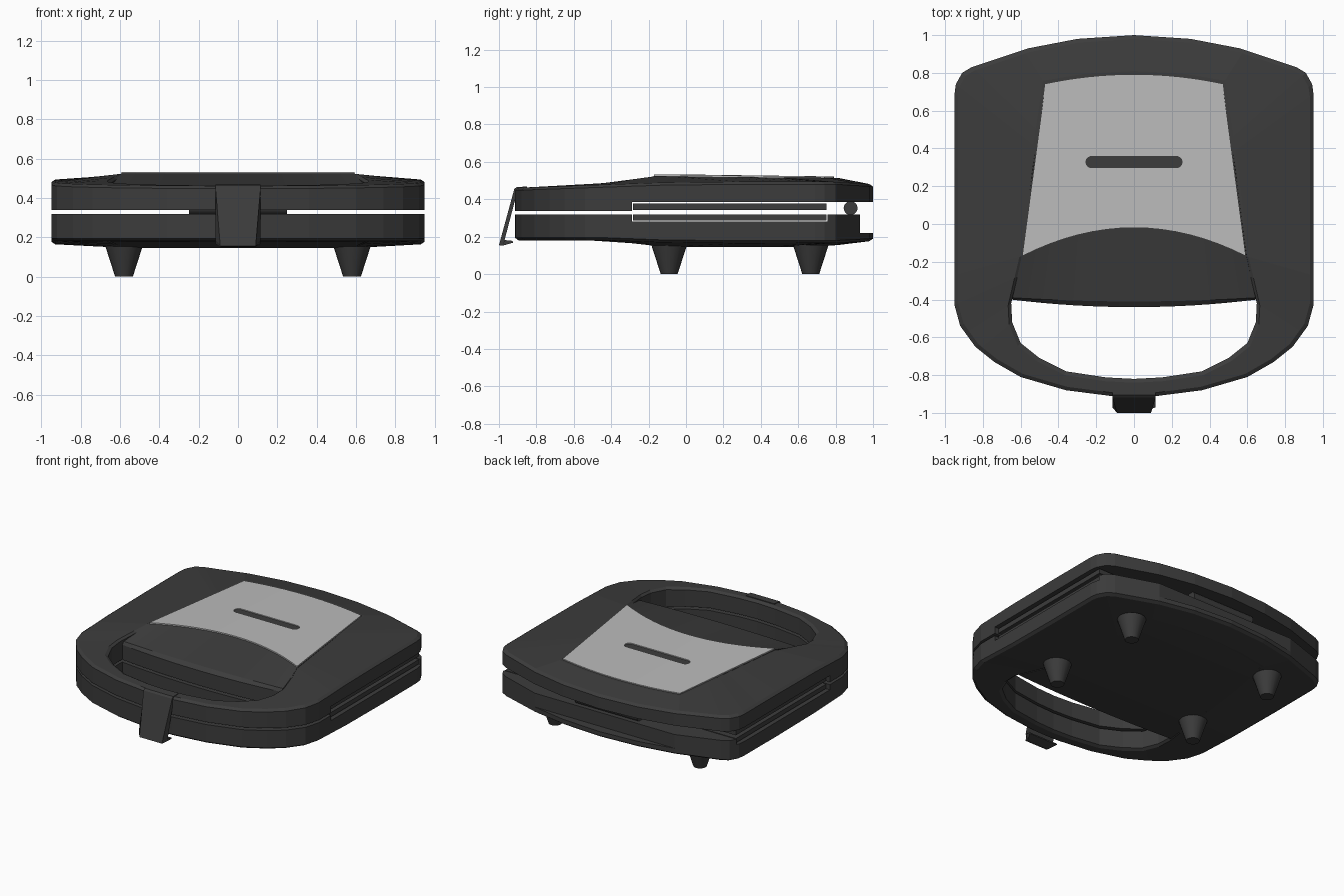
import bpy, bmesh, math
from mathutils import Vector

if "Cube" in bpy.data.objects:
    bpy.data.objects.remove(bpy.data.objects["Cube"])


def material(name, v):
    m = bpy.data.materials.new(name)
    m.diffuse_color = (v, v, v, 1)
    m.use_nodes = True
    m.node_tree.nodes["Principled BSDF"].inputs["Base Color"].default_value = m.diffuse_color
    return m


DARK = material("charcoal plastic", 0.045)
GREY = material("brushed grey", 0.5)


def make(name, verts, faces, mat=DARK):
    bm = bmesh.new()
    vs = [bm.verts.new(v) for v in verts]
    for f in faces:
        bm.faces.new([vs[i] for i in f])
    bmesh.ops.recalc_face_normals(bm, faces=bm.faces)
    me = bpy.data.meshes.new(name)
    bm.to_mesh(me)
    bm.free()
    me.materials.append(mat)
    ob = bpy.data.objects.new(name, me)
    bpy.context.collection.objects.link(ob)
    return ob


def box(name, lo, hi):
    v = [(x, y, z) for x in (lo[0], hi[0]) for y in (lo[1], hi[1]) for z in (lo[2], hi[2])]
    return make(name, v, [(0, 1, 3, 2), (4, 5, 7, 6), (0, 1, 5, 4), (2, 3, 7, 6), (0, 2, 6, 4), (1, 3, 7, 5)])


def prism(name, pts, mat=DARK):
    """Closed prism between two equal lists of points."""
    a, b = pts
    n = len(a)
    f = [list(range(n)), list(range(n, 2 * n))]
    f += [(i, (i + 1) % n, n + (i + 1) % n, n + i) for i in range(n)]
    return make(name, list(a) + list(b), f, mat)


def cut(ob, *cutters):
    for c in cutters:
        m = ob.modifiers.new("cut", 'BOOLEAN')
        m.operation, m.solver, m.object = 'DIFFERENCE', 'EXACT', c
        bpy.context.view_layer.objects.active = ob
        bpy.ops.object.modifier_apply(modifier=m.name)


def lerp(table, y):
    if y <= table[0][0]:
        return table[0][1]
    for (y0, z0), (y1, z1) in zip(table, table[1:]):
        if y <= y1:
            return z0 + (z1 - z0) * (y - y0) / (y1 - y0)
    return table[-1][1]


# Half outlines (x >= 0, back to front): body and panel-plus-handle opening
OUTER = [(0, 1), (0.3, 0.98), (0.56, 0.93), (0.86, 0.83), (0.91, 0.80), (0.943, 0.74), (0.95, 0.69),
         (0.95, 0.3), (0.95, -0.12), (0.95, -0.43), (0.92, -0.54), (0.84, -0.65), (0.74, -0.73),
         (0.6, -0.81), (0.36, -0.88), (0.11, -0.912), (0, -0.915)]
INNER = [(0, 0.79), (0.25, 0.777), (0.47, 0.74), (0.535, 0.3), (0.592, -0.17), (0.65, -0.42), (0.645, -0.52),
         (0.6, -0.63), (0.5, -0.71), (0.36, -0.78), (0.15, -0.812), (0, -0.82)]


def angle(p):
    return math.atan2(p[0], p[1])


ANGLES = sorted({round(angle(p), 4) for p in OUTER + INNER})


def sample(poly, a):
    """Point of the half outline hit by a ray from the centre."""
    d = Vector((math.sin(a), math.cos(a)))
    for p, q in zip(poly, poly[1:]):
        if angle(p) - 1e-3 <= a <= angle(q) + 1e-3:
            e = Vector(q) - Vector(p)
            cr = d.x * e.y - d.y * e.x
            return d * ((p[0] * e.y - p[1] * e.x) / cr)


def ring(poly, scale, zf):
    half = [sample(poly, a) for a in ANGLES]
    full = half + [Vector((-p.x, p.y)) for p in half[-2:0:-1]]
    return [(p.x * scale, p.y * scale, zf(p.y)) for p in full]


def shell(name, split, wall, inner, sign):
    """Frame of one half: wall, chamfer, sloped face and handle opening."""
    rings = [ring(OUTER, 1, lambda y: split),
             ring(OUTER, 1, lambda y: lerp(wall, y)),
             ring(OUTER, 0.98, lambda y: lerp(wall, y) + sign * 0.014),
             ring(INNER, 1.025, lambda y: lerp(inner, y)),
             ring(INNER, 1, lambda y: lerp(inner, y) - (sign * 0.012 if y < -0.2 else 0)),
             ring(INNER, 1, lambda y: split)]
    n, k = len(rings[0]), len(rings)
    f = [(r * n + i, r * n + (i + 1) % n, (r + 1) % k * n + (i + 1) % n, (r + 1) % k * n + i)
         for r in range(k) for i in range(n)]
    return make(name, [v for r in rings for v in r], f)


def block(name, rows, mat=DARK, n=16):
    """Closed loft across x; each row is half width, y at centre, y bow, z."""
    v = []
    for i in range(n + 1):
        t = 2 * i / n - 1
        v += [(w * t, y + bow * t * t, z) for w, y, bow, z in rows]
    k = len(rows)
    f = [(i * k + j, i * k + (j + 1) % k, (i + 1) * k + (j + 1) % k, (i + 1) * k + j)
         for i in range(n) for j in range(k)]
    f += [list(range(k)), list(range(n * k, n * k + k))]
    return make(name, v, f, mat)


# Lid: frame and middle with the sloped recess in front of the panel
lid_frame = shell("lid_frame", 0.338,
                  [(-0.91, 0.448), (-0.43, 0.465), (0, 0.48), (0.8, 0.48), (1, 0.468)],
                  [(-0.82, 0.464), (-0.42, 0.487), (-0.17, 0.522), (0.74, 0.515)], 1)
lid_middle = block("lid_middle", [(0.475, 0.80, -0.05, 0.338), (0.475, 0.80, -0.05, 0.514),
                                  (0.595, -0.02, -0.15, 0.524), (0.645, -0.41, 0.02, 0.467),
                                  (0.65, -0.44, 0.04, 0.445), (0.65, -0.44, 0.04, 0.338)])

# Base: frame and middle
base_frame = shell("base_frame", 0.32,
                   [(-0.91, 0.195), (-0.43, 0.195), (0, 0.178), (0.8, 0.18), (1, 0.19)],
                   [(-0.82, 0.182), (-0.42, 0.182), (-0.12, 0.146), (0.6, 0.146), (0.79, 0.155)], -1)
base_middle = block("base_middle", [(0.475, 0.80, -0.05, 0.32), (0.475, 0.80, -0.05, 0.155),
                                    (0.5, 0.6, 0, 0.146), (0.585, -0.12, 0, 0.146),
                                    (0.65, -0.42, 0.02, 0.18), (0.65, -0.44, 0.04, 0.195),
                                    (0.65, -0.44, 0.04, 0.32)])

# Plate slots and the hinge step at the back
lid_slot = box("lid_slot_cutter", (-1.2, -0.29, 0.2), (1.2, 1.2, 0.385))
base_slot = box("base_slot_cutter", (-1.2, -0.29, 0.282), (1.2, 0.757, 0.5))
hinge_step = box("hinge_step_cutter", (-1.2, 0.93, 0.22), (1.2, 1.2, 0.5))
for ob in (lid_frame, lid_middle):
    cut(ob, lid_slot)
for ob in (base_frame, base_middle):
    cut(ob, base_slot, hinge_step)

# Cooking plates
box("upper_plate", (-0.925, -0.283, 0.343), (0.925, 0.75, 0.377))
box("lower_plate", (-0.925, -0.283, 0.288), (0.925, 0.75, 0.32))

# Grey panel with a rounded slot
panel = block("top_panel", [(0.47, 0.79, -0.05, 0.513), (0.47, 0.79, -0.05, 0.522),
                            (0.592, -0.02, -0.15, 0.533), (0.592, -0.02, -0.15, 0.524)], GREY)
slot = []
for i in range(20):
    a = math.pi * (i % 10) / 9 - math.pi / 2 + (math.pi if i >= 10 else 0)
    slot.append(((0.225 if i < 10 else -0.225) + 0.032 * math.cos(a), 0.328 + 0.032 * math.sin(a)))
panel_slot = prism("panel_slot_cutter", [[(x, y, z) for x, y in slot] for z in (0.45, 0.6)], DARK)
cut(panel, panel_slot)
prism("panel_slot_floor", [[(x, y, z) for x, y in slot] for z in (0.515, 0.522)])
for c in (lid_slot, base_slot, hinge_step, panel_slot):
    bpy.data.objects.remove(c)

# Front latch with hooked lower lip
side = [(-0.85, 0.45), (-0.85, 0.468), (-0.905, 0.466), (-0.918, 0.455), (-1, 0.155), (-0.98, 0.152),
        (-0.925, 0.168), (-0.927, 0.178), (-0.97, 0.182), (-0.905, 0.43)]
prism("front_latch", [[(s * (0.09 if z < 0.16 else 0.115), y, z) for y, z in side] for s in (-1, 1)])

# Hinge bar
bpy.ops.mesh.primitive_cylinder_add(vertices=20, radius=0.037, depth=0.5, location=(0, 0.88, 0.353),
                                    rotation=(0, math.pi / 2, 0))
bpy.context.object.name = "hinge_bar"
bpy.context.object.data.materials.append(DARK)

# Feet
for x in (-0.58, 0.58):
    for y in (-0.09, 0.667):
        bpy.ops.mesh.primitive_cone_add(vertices=20, radius1=0.045, radius2=0.095, depth=0.155,
                                        location=(x, y, 0.0775))
        foot = bpy.context.object
        foot.name = "foot"
        foot.data.materials.append(DARK)
        bpy.ops.object.shade_smooth_by_angle()
